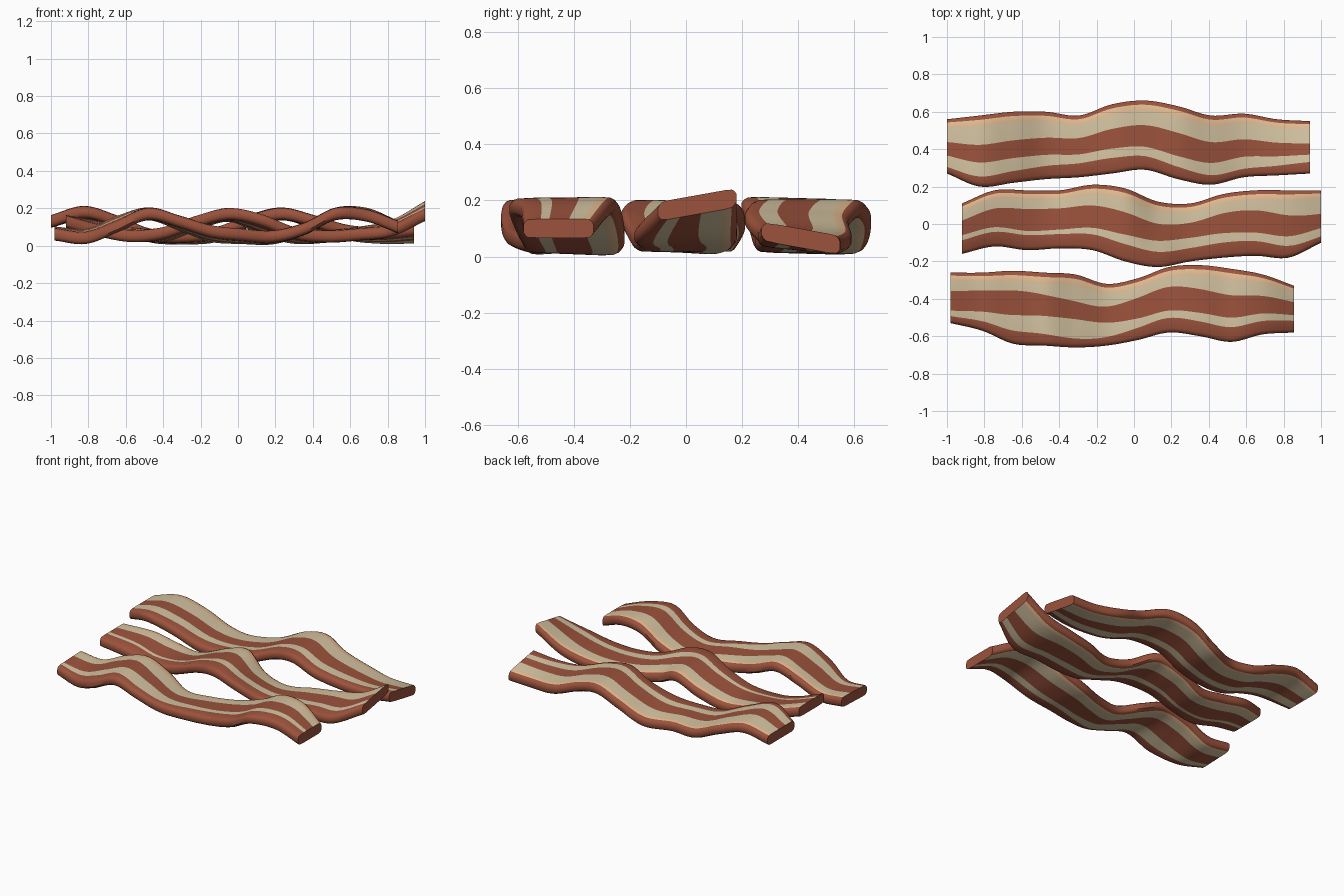
import bpy
import bmesh

old = bpy.data.objects.get("Cube")
if old:
    bpy.data.objects.remove(old, do_unlink=True)


def make_material(name, colour):
    mat = bpy.data.materials.new(name)
    mat.use_nodes = True
    mat.diffuse_color = (*colour, 1)
    mat.node_tree.nodes["Principled BSDF"].inputs["Base Color"].default_value = (*colour, 1)
    return mat


MATERIALS = [
    make_material("red_meat", (0.33, 0.085, 0.045)),
    make_material("cream_fat", (0.66, 0.55, 0.36)),
    make_material("peach_fat", (0.76, 0.50, 0.29)),
]
MEAT, FAT, PEACH = range(3)

# Colour of each lengthwise band, from the back edge to the front edge
BANDS = [MEAT, MEAT, PEACH, FAT, MEAT, FAT, MEAT, MEAT, MEAT]
# Thickness at each band boundary, thin at the rounded rims
THICKNESS = [0.4, 0.75, 0.93, 1, 1, 1, 1, 0.93, 0.75, 0.4]
HALF_THICKNESS = 0.034
SEGMENTS = 88


def spline(values, u):
    """Catmull-Rom curve through evenly spaced values."""
    last = len(values) - 1
    i = min(int(u * last), last - 1)
    f = u * last - i
    b, c = values[i], values[i + 1]
    a = values[i - 1] if i > 0 else 2 * b - c
    d = values[i + 2] if i + 2 <= last else 2 * c - b
    return b + f / 2 * (c - a + f * (2 * a - 5 * b + 4 * c - d + f * (3 * (b - c) + d - a)))


def make_strip(name, x_start, x_end, front_y, back_y, front_z, back_z, stripes):
    """Wavy strip spanned between a front and a back edge, given in hundredths."""
    bm = bmesh.new()
    rings = []
    for s in range(SEGMENTS + 1):
        u = s / SEGMENTS
        x = x_start + (x_end - x_start) * u
        yf, yb, zf, zb = (spline(e, u) / 100 for e in (front_y, back_y, front_z, back_z))
        cuts = [spline(stripe, u) / 100 for stripe in stripes]
        across = [0, 0.025, 0.06, 0.15, *cuts, 0.94, 0.975, 1]
        top, bottom = [], []
        for t, thick in zip(across, THICKNESS):
            y, z = yb + (yf - yb) * t, zb + (zf - zb) * t
            h = HALF_THICKNESS * thick
            top.append(bm.verts.new((x, y, z + h)))
            bottom.append(bm.verts.new((x, y, z - h)))
        rings.append(top + bottom[::-1])

    # Top bands, front rim, bottom bands, back rim
    colours = BANDS + [MEAT] + BANDS[::-1] + [MEAT]
    count = len(colours)
    for r, q in zip(rings, rings[1:]):
        for k in range(count):
            n = (k + 1) % count
            bm.faces.new((r[k], r[n], q[n], q[k])).material_index = colours[k]
    # Cut ends
    for ring in (rings[0], rings[-1]):
        bm.faces.new(ring).material_index = MEAT
    bmesh.ops.recalc_face_normals(bm, faces=bm.faces)

    mesh = bpy.data.meshes.new(name)
    bm.to_mesh(mesh)
    bm.free()
    for mat in MATERIALS:
        mesh.materials.append(mat)
    obj = bpy.data.objects.new(name, mesh)
    bpy.context.collection.objects.link(obj)
    bpy.ops.object.select_all(action="DESELECT")
    obj.select_set(True)
    bpy.context.view_layer.objects.active = obj
    bpy.ops.object.shade_smooth_by_angle(angle=0.75)
    return obj


make_strip(
    "front_strip", -0.98, 0.855,
    front_y=[-53, -57, -64, -65, -66, -65, -62, -58, -60, -63, -59, -58],
    back_y=[-26, -26, -25, -26, -27, -32, -29, -23, -22, -24, -27, -33],
    front_z=[6, 4, 10, 17, 13, 8, 6, 5, 9, 17, 16, 10],
    back_z=[7, 6, 13, 17, 11, 5, 4, 4, 9, 17, 17, 10],
    stripes=[[36, 27, 38, 30, 36, 35], [75, 60, 62, 66, 67, 63], [86, 82, 88, 78, 80, 75]],
)
make_strip(
    "middle_strip", -0.92, 1.0,
    front_y=[-16, -12, -14, -13, -14, -20, -23, -20, -18, -17, -18, -10],
    back_y=[11, 18, 18, 18, 21, 19, 12, 11, 16, 18, 18, 18],
    front_z=[13, 8, 5, 7, 13, 17, 14, 7, 5, 6, 8, 16],
    back_z=[13, 10, 7, 5, 11, 16, 8, 4, 5, 7, 11, 21],
    stripes=[[34, 31, 32, 34, 30, 45], [63, 68, 65, 59, 64, 72], [73, 75, 76, 77, 77, 88]],
)
make_strip(
    "back_strip", -1.0, 0.94,
    front_y=[27, 20, 22, 24, 25, 27, 29, 24, 21, 25, 26, 27],
    back_y=[56, 58, 60, 60, 58, 64, 66, 63, 58, 59, 56, 55],
    front_z=[13, 18, 13, 6, 5, 7, 13, 17, 13, 8, 7, 9],
    back_z=[13, 17, 12, 5, 4, 5, 13, 17, 12, 6, 4, 4],
    stripes=[[42, 40, 36, 36, 40, 43], [67, 65, 63, 68, 68, 64], [88, 83, 77, 82, 87, 78]],
)
